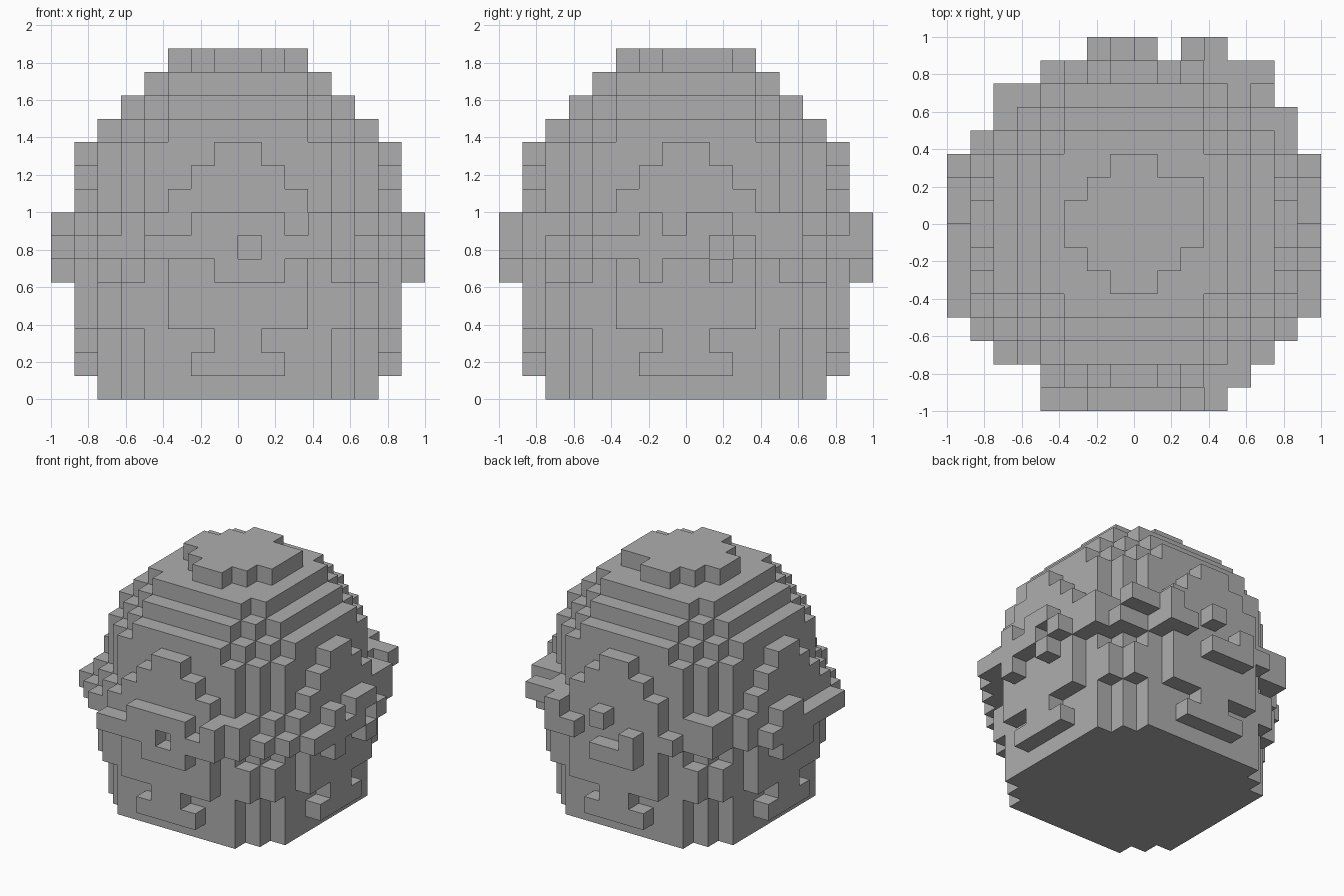
import bpy
import bmesh

cube = bpy.data.objects.get("Cube")
if cube:
    bpy.data.objects.remove(cube, do_unlink=True)

UNIT = 0.125
cells = {}  # block position -> name of the part that owns it


def fill(part, x0, x1, y0, y1, z0, z1, turn=0):
    """Fill a box of blocks, turned about z by quarter turns."""
    for _ in range(turn):
        x0, x1, y0, y1 = -y1, -y0, x0, x1
    for x in range(x0, x1):
        for y in range(y0, y1):
            for z in range(z0, z1):
                cells.setdefault((x, y, z), part)


def slab(part, steps, z0, z1):
    """Symmetric stepped slab from (half width, half depth) pairs."""
    for w, d in steps:
        fill(part, -w, w, -d, d, z0, z1)


# Body and stepped roof
slab("egg_body", [(6, 4), (5, 5), (4, 6)], 0, 11)
slab("stepped_crown", [(6, 3), (5, 4), (4, 5), (3, 6)], 11, 12)
slab("stepped_crown", [(5, 3), (4, 4), (3, 5)], 12, 13)
slab("stepped_crown", [(4, 3), (3, 4)], 13, 14)

# Top cap, slightly lopsided
slab("top_cap", [(3, 1), (2, 2), (1, 3)], 14, 15)
fill("top_cap", 2, 3, 1, 2, 14, 15)

# Raised relief repeated on the four sides and corners
for turn in range(4):
    for half, z0, z1 in [(2, 1, 2), (1, 2, 3), (3, 3, 6),
                         (3, 8, 9), (2, 9, 10), (1, 10, 11)]:
        fill("side_relief", -half, half, -7, -6, z0, z1, turn)
    fill("corner_relief", 4, 5, -6, -5, 3, 5, turn)
    fill("corner_relief", 5, 6, -5, -4, 3, 5, turn)

# Belt around the middle
fill("belt", -7, 7, -5, 4, 6, 7)
fill("belt", -7, 7, -4, 4, 7, 8)
slab("belt", [(6, 5), (5, 6)], 6, 8)
slab("belt", [(6, 6)], 6, 7)
fill("belt", -4, 4, -7, -6, 6, 8)
fill("belt", -3, 4, 6, 7, 6, 8)
fill("belt", 4, 5, -7, -6, 6, 8)
fill("belt", -4, -3, 6, 7, 6, 7)
fill("belt", -6, -5, 5, 6, 7, 8)
fill("belt", 6, 7, 4, 5, 6, 8)
fill("belt", 4, 6, 6, 7, 7, 8)

# Irregular outer studs: (start, end, bottom, top) along each side
STUDS = [
    [(-4, 0, 6, 7), (1, 3, 6, 7), (-2, 2, 7, 8), (3, 4, 6, 8), (-1, 2, 5, 6)],
    [(-4, 1, 6, 7), (2, 3, 6, 7), (-2, -1, 7, 8), (0, 2, 7, 8),
     (-2, -1, 5, 6), (1, 2, 5, 6)],
    [(-4, -3, 6, 8), (-3, -2, 6, 7), (-1, 0, 7, 8), (1, 2, 6, 7), (-1, 2, 5, 6)],
    [(-3, 4, 6, 7), (-2, 0, 7, 8), (-2, 1, 5, 6)],
]
for turn, studs in enumerate(STUDS):
    for a, b, z0, z1 in studs:
        fill("belt_studs", a, b, -8, -7, z0, z1, turn)
        # Backing so that low studs join the body
        fill("belt", a, b, -7, -6, z0, z1, turn)

# One plain grey material
grey = bpy.data.materials.new("stone grey")
grey.use_nodes = True
colour = (0.42, 0.42, 0.42, 1)
grey.diffuse_color = colour
grey.node_tree.nodes["Principled BSDF"].inputs["Base Color"].default_value = colour


def build(part):
    """Make the outer faces of one part's blocks."""
    bm = bmesh.new()
    verts = {}
    for cell, owner in cells.items():
        if owner != part:
            continue
        for axis in range(3):
            for side in (0, 1):
                near = list(cell)
                near[axis] += 2 * side - 1
                if tuple(near) in cells:
                    continue
                corners = []
                for u, v in [(0, 0), (1, 0), (1, 1), (0, 1)]:
                    p = list(cell)
                    p[axis] += side
                    p[(axis + 1) % 3] += u
                    p[(axis + 2) % 3] += v
                    p = tuple(p)
                    if p not in verts:
                        verts[p] = bm.verts.new([c * UNIT for c in p])
                    corners.append(verts[p])
                bm.faces.new(corners if side else corners[::-1])
    bmesh.ops.dissolve_limit(bm, angle_limit=0.01, verts=bm.verts, edges=bm.edges)
    mesh = bpy.data.meshes.new(part)
    bm.to_mesh(mesh)
    bm.free()
    mesh.materials.append(grey)
    bpy.context.collection.objects.link(bpy.data.objects.new(part, mesh))


for name in sorted(set(cells.values())):
    build(name)
